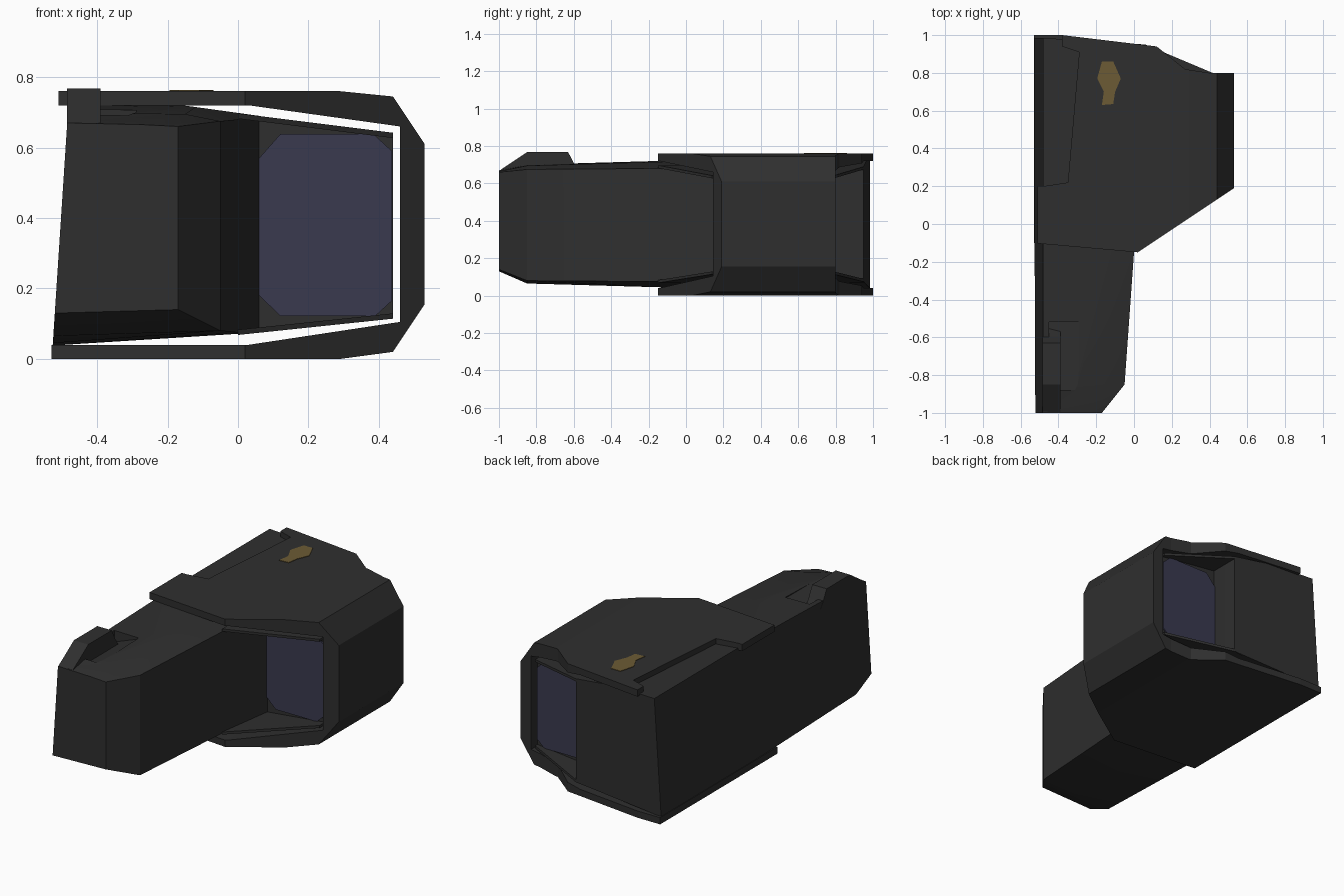
import bpy, bmesh, math
from mathutils import Vector

if "Cube" in bpy.data.objects:
    bpy.data.objects.remove(bpy.data.objects["Cube"])


def material(name, rgb):
    m = bpy.data.materials.new(name)
    m.diffuse_color = (*rgb, 1)
    m.use_nodes = True
    m.node_tree.nodes["Principled BSDF"].inputs["Base Color"].default_value = m.diffuse_color
    return m


BLACK = material("matte_black", (0.028, 0.028, 0.028))
GLASS = material("blue_glass", (0.042, 0.042, 0.078))
OCHRE = material("ochre_mark", (0.15, 0.105, 0.035))


def loft(name, rings, mat=BLACK, smooth=True):
    """Closed solid through matching rings of 3D points."""
    bm = bmesh.new()
    vs = [[bm.verts.new(p) for p in r] for r in rings]
    n = len(vs[0])
    for a, b in zip(vs, vs[1:]):
        for i in range(n):
            j = (i + 1) % n
            bm.faces.new((a[i], a[j], b[j], b[i]))
    bm.faces.new(vs[0][::-1])
    bm.faces.new(vs[-1])
    bmesh.ops.recalc_face_normals(bm, faces=bm.faces)
    me = bpy.data.meshes.new(name)
    bm.to_mesh(me)
    bm.free()
    ob = bpy.data.objects.new(name, me)
    bpy.context.collection.objects.link(ob)
    me.materials.append(mat)
    if smooth:
        select(ob)
        bpy.ops.object.shade_smooth_by_angle(angle=math.radians(25))
    return ob


def select(ob):
    bpy.ops.object.select_all(action='DESELECT')
    ob.select_set(True)
    bpy.context.view_layer.objects.active = ob


def along_x(name, pts, x0, x1, **k):
    return loft(name, [[(x, y, z) for y, z in pts] for x in (x0, x1)], **k)


def along_y(name, pts, y0, y1, **k):
    return loft(name, [[(x, y, z) for x, z in pts] for y in (y0, y1)], **k)


def along_z(name, pts, z0, z1, **k):
    return loft(name, [[(x, y, z) for x, y in pts] for z in (z0, z1)], **k)


def cut(ob, tool, op):
    tool.hide_render = True
    m = ob.modifiers.new("cut", 'BOOLEAN')
    m.operation, m.object, m.solver = op, tool, 'EXACT'
    select(ob)
    bpy.ops.object.modifier_apply(modifier=m.name)
    bpy.data.objects.remove(tool, do_unlink=True)


# Outer hood: C-shaped profile trimmed to the angled plan outline
profile = [(-0.51, 0.76), (0.29, 0.76), (0.44, 0.745), (0.53, 0.61), (0.53, 0.155),
           (0.44, 0.02), (0.29, 0), (-0.53, 0), (-0.53, 0.04), (0.03, 0.04),
           (0.46, 0.105), (0.46, 0.66), (0.03, 0.72), (-0.51, 0.72)]
hood = along_y("hood", profile, -0.6, 1.4, smooth=False)
plan = [(-0.6, -0.095), (0.02, -0.15), (0.6, 0.237), (0.6, 0.8), (0.4, 0.8),
        (0.27, 0.82), (0.12, 0.94), (-0.38, 1.0), (-0.6, 1.0)]
cut(hood, along_z("plan_cutter", plan, -0.2, 1.0, smooth=False), 'INTERSECT')
notch = [(-0.6, 0.2), (-0.48, 0.2), (-0.35, 0.22), (-0.29, 0.91), (-0.38, 0.94),
         (-0.38, 1.1), (-0.6, 1.1)]
cut(hood, along_z("notch_cutter", notch, 0.6, 1.0, smooth=False), 'DIFFERENCE')


# Main body: lofted along its length, left wall leaning inwards
def wall(z):
    return -0.526 + 0.045 * (z - 0.04) / 0.69


rows = [  # y, right x, crown x, bottom, top, right top, right bottom
    (-1.0, -0.17, -0.27, 0.13, 0.67, 0.66, 0.14),
    (-0.85, -0.05, -0.15, 0.065, 0.70, 0.675, 0.08),
    (-0.15, 0.0, -0.12, 0.045, 0.72, 0.68, 0.075),
    (0.19, 0.06, -0.2, 0.038, 0.73, 0.69, 0.075),
    (0.985, 0.06, -0.2, 0.038, 0.73, 0.69, 0.075)]
rings = []
for y, xr, xm, zb, zt, zr, zbr in rows:
    d = 0.035 if y > 0.9 else 0
    rings.append([(wall(zb), y, zb), (wall(zt), y, zt), (xm, y - d / 2, zt - 0.005),
                  (xr, y - d, zr), (xr, y - d, zbr)])
body = loft("body", rings)
scoop = [(-0.45, 0.64), (-0.45, 0.8), (-0.29, 0.8), (-0.29, 0.70)]
cut(body, along_y("scoop_cutter", scoop, -0.88, -0.52, smooth=False), 'DIFFERENCE')

# Raised fin on the front of the body
along_x("front_fin", [(-0.995, 0.6), (-0.995, 0.67), (-0.85, 0.767), (-0.63, 0.767),
                      (-0.595, 0.70), (-0.54, 0.62)], -0.485, -0.39, smooth=False)

# Optic block with upper and lower flared lips
along_y("optic_block", [(0, 0.69), (0.44, 0.64), (0.44, 0.115), (0, 0.075)], 0.19, 0.77,
        smooth=False)
lip = [(0, -0.15), (0.44, 0.14), (0.44, 0.79), (0.06, 0.95), (0, 0.95)]
for name, z0, slope, t in (("upper_lip", 0.697, -0.125, -0.015), ("lower_lip", 0.068, 0.105, 0.015)):
    loft(name, [[(x, y, z0 + slope * x + o) for x, y in lip] for o in (0, t)], smooth=False)

# Front and rear lens panes, with clipped corners
lens = [(0.06, 0.18), (0.06, 0.57), (0.12, 0.638), (0.385, 0.638), (0.437, 0.59),
        (0.437, 0.165), (0.39, 0.122), (0.12, 0.122)]
along_y("front_lens", lens, 0.183, 0.191, mat=GLASS, smooth=False)
along_y("rear_lens", lens, 0.769, 0.777, mat=GLASS, smooth=False)

# Worn ochre mark on the hood top
mark = [(-0.17, 0.86), (-0.11, 0.86), (-0.07, 0.77), (-0.10, 0.70), (-0.11, 0.635),
        (-0.17, 0.63), (-0.16, 0.70), (-0.195, 0.77)]
along_z("ochre_patch", mark, 0.757, 0.763, mat=OCHRE, smooth=False)
